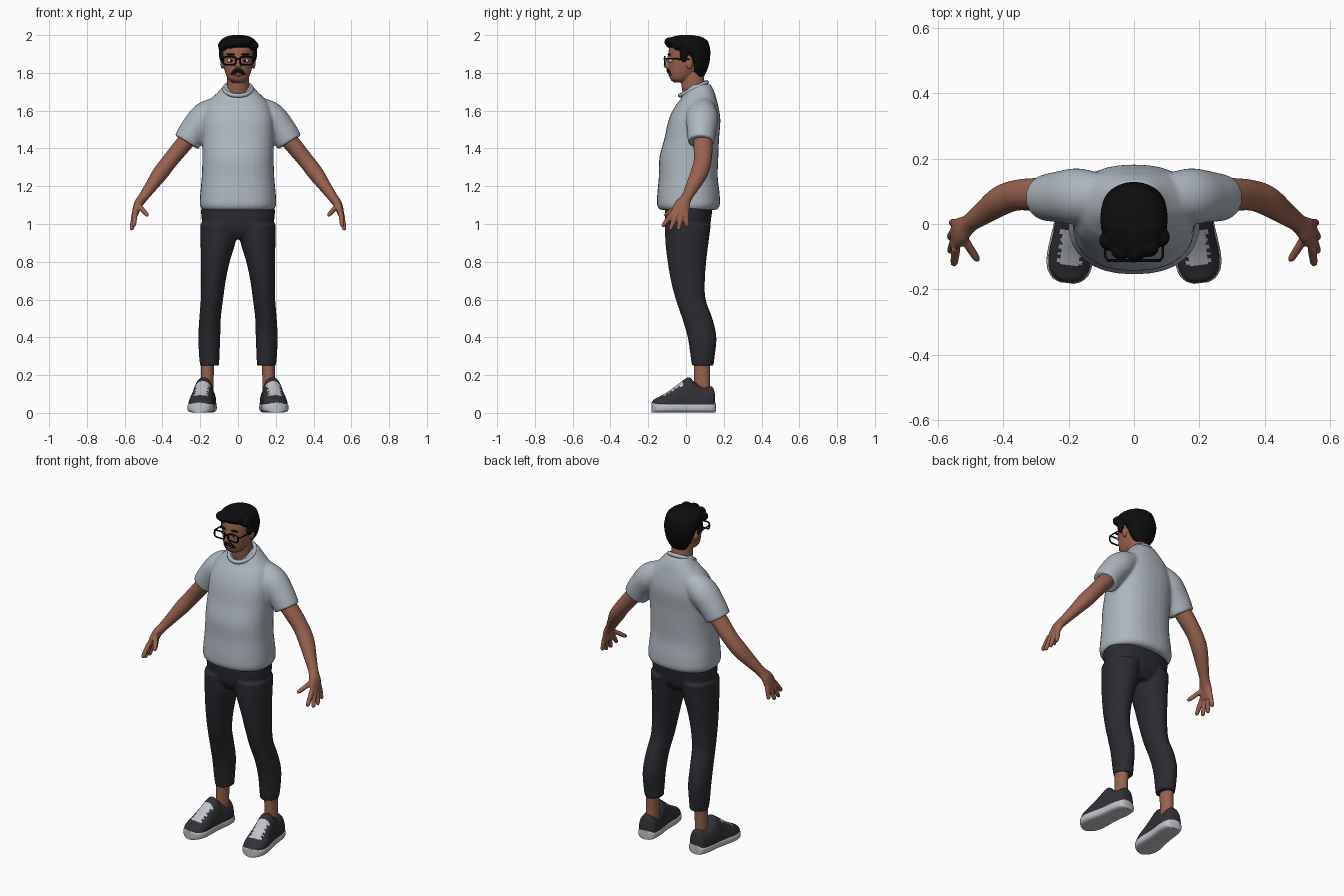
import bpy, bmesh, math
from mathutils import Vector, Matrix

cube = bpy.data.objects.get("Cube")
if cube:
    bpy.data.objects.remove(cube)


def material(name, red, green, blue):
    mat = bpy.data.materials.new(name)
    mat.use_nodes = True
    color = (red, green, blue, 1)
    mat.diffuse_color = color
    shader = next(n for n in mat.node_tree.nodes if n.type == 'BSDF_PRINCIPLED')
    shader.inputs["Base Color"].default_value = color
    shader.inputs["Roughness"].default_value = 0.8
    return mat


SKIN = material("skin", 0.32, 0.12, 0.075)
LIPS = material("lips", 0.22, 0.065, 0.05)
BLACK = material("black hair", 0.004, 0.004, 0.004)
SHIRT = material("pale grey cotton", 0.42, 0.47, 0.52)
TROUSERS = material("charcoal cloth", 0.024, 0.023, 0.03)
SHOE = material("dark shoe", 0.032, 0.032, 0.038)
SOLE = material("light rubber", 0.52, 0.55, 0.58)
WHITE = material("eye white", 0.65, 0.65, 0.65)


def spline(rows, steps):
    """Smoothly resample rows of (x, y, z, radius_a, radius_b)."""
    out = []
    last = len(rows) - 1
    for i in range(last):
        a, b, c, d = (rows[min(max(k, 0), last)] for k in (i - 1, i, i + 1, i + 2))
        for s in range(steps):
            t = s / steps
            out.append([q + t / 2 * (r - p + t * (2*p - 5*q + 4*r - w + t * (3*(q - r) + w - p)))
                        for p, q, r, w in zip(a, b, c, d)])
    return out + [list(rows[last])]


def loft(bm, rows, ref=None, power=2.0, floor=None, steps=5, count=32):
    """Skin rounded rings; level rings if ref is None, else rings across the path."""
    rows = spline(rows, steps)
    centres = [Vector(r[:3]) for r in rows]
    rings = []
    for i, row in enumerate(rows):
        u, v = Vector((1, 0, 0)), Vector((0, 1, 0))
        if ref:
            tangent = centres[min(i + 1, len(rows) - 1)] - centres[max(i - 1, 0)]
            tangent.normalize()
            u = Vector(ref)
            u = (u - tangent * u.dot(tangent)).normalized()
            v = tangent.cross(u)
        ring = []
        for k in range(count):
            angle = math.tau * k / count
            c, s = math.cos(angle), math.sin(angle)
            c = math.copysign(abs(c) ** (2 / power), c)
            s = math.copysign(abs(s) ** (2 / power), s)
            p = centres[i] + u * c * max(row[3], 0.002) + v * s * max(row[4], 0.002)
            if floor is not None:
                p.z = max(p.z, floor)
            ring.append(bm.verts.new(p))
        rings.append(ring)
    for low, high in zip(rings, rings[1:]):
        for k in range(count):
            j = (k + 1) % count
            bm.faces.new((low[k], low[j], high[j], high[k]))
    bm.faces.new(rings[0][::-1])
    bm.faces.new(rings[-1])


def blob(bm, centre, size):
    matrix = Matrix.Translation(centre) @ Matrix.Diagonal((*size, 1))
    bmesh.ops.create_uvsphere(bm, u_segments=20, v_segments=12, radius=1, matrix=matrix)


def finish(name, bm, *mats, voxel=0, smooth=3, mirror=False, rule=None):
    bmesh.ops.recalc_face_normals(bm, faces=bm.faces)
    for face in bm.faces:
        face.smooth = True
        if rule:
            face.material_index = int(rule(face.calc_center_median(), face.normal))
    mesh = bpy.data.meshes.new(name)
    bm.to_mesh(mesh)
    bm.free()
    for mat in mats:
        mesh.materials.append(mat)
    obj = bpy.data.objects.new(name, mesh)
    bpy.context.collection.objects.link(obj)
    if voxel:
        merge = obj.modifiers.new("merge", 'REMESH')
        merge.mode = 'VOXEL'
        merge.voxel_size = voxel
        merge.use_smooth_shade = True
        soften = obj.modifiers.new("soften", 'SMOOTH')
        soften.iterations = smooth
    else:
        bpy.ops.object.select_all(action='DESELECT')
        obj.select_set(True)
        bpy.context.view_layer.objects.active = obj
        bpy.ops.object.shade_smooth_by_angle(angle=math.radians(50))
    if mirror:
        obj.modifiers.new("mirror", 'MIRROR').use_mirror_merge = False
    return obj


def tube(name, points, radius, mat, cyclic=False, mirror=False):
    curve = bpy.data.curves.new(name, 'CURVE')
    curve.dimensions = '3D'
    curve.bevel_depth = radius
    curve.bevel_resolution = 2
    curve.use_fill_caps = True
    line = curve.splines.new('POLY')
    line.points.add(len(points) - 1)
    for point, co in zip(line.points, points):
        point.co = (*co, 1)
    line.use_cyclic_u = cyclic
    curve.materials.append(mat)
    obj = bpy.data.objects.new(name, curve)
    bpy.context.collection.objects.link(obj)
    bpy.ops.object.select_all(action='DESELECT')
    obj.select_set(True)
    bpy.context.view_layer.objects.active = obj
    bpy.ops.object.convert(target='MESH')
    if mirror:
        bpy.context.object.modifiers.new("mirror", 'MIRROR').use_mirror_merge = False


# Head with neck, nose and ears
bm = bmesh.new()
loft(bm, [(0, -.035, 1.75, .03, .03), (0, -.03, 1.765, .05, .052), (0, -.02, 1.79, .064, .07),
          (0, -.005, 1.83, .075, .088), (0, .005, 1.87, .081, .1), (0, .008, 1.92, .084, .1),
          (0, .01, 1.96, .075, .085), (0, .01, 1.985, .04, .05)], power=2.15)
loft(bm, [(0, .07, 1.6, .06, .06), (0, .045, 1.7, .06, .064), (0, .03, 1.8, .056, .06)])
loft(bm, [(0, -.09, 1.885, .008, .008), (0, -.098, 1.86, .01, .01),
          (0, -.105, 1.838, .016, .014), (0, -.094, 1.82, .012, .008)])
for side in (-1, 1):
    blob(bm, (side * .083, .018, 1.85), (.01, .018, .03))
finish("head", bm, SKIN, voxel=.004, smooth=2)

# Hair cap with swept front locks
bm = bmesh.new()
loft(bm, [(0, .07, 1.78, .045, .025), (0, .07, 1.82, .072, .044), (0, .065, 1.86, .086, .06),
          (0, .053, 1.9, .097, .076), (0, .03, 1.925, .102, .098), (0, .012, 1.945, .103, .112),
          (0, .008, 1.97, .094, .106), (0, .005, 1.99, .068, .078), (0, 0, 2, .03, .035)])
for x, y, z in ((-.075, -.05, 1.945), (-.04, -.078, 1.955), (.005, -.083, 1.963),
                (.045, -.07, 1.965), (.078, -.04, 1.945)):
    blob(bm, (x, y, z), (.032, .032, .026))
for side in (-1, 1):
    blob(bm, (side * .085, -.012, 1.9), (.016, .022, .045))
finish("hair", bm, BLACK, voxel=.005, smooth=2)

# Face details
for name, x, y, z, size, mat in (("eyes", .037, -.08, 1.865, (.02, .011, .011), WHITE),
                                 ("pupils", .036, -.087, 1.865, (.007, .006, .008), BLACK),
                                 ("eyebrows", .038, -.089, 1.897, (.024, .009, .006), BLACK)):
    bm = bmesh.new()
    blob(bm, (x, y, z), size)
    finish(name, bm, mat, mirror=True)
bm = bmesh.new()
blob(bm, (0, -.084, 1.788), (.024, .01, .007))
finish("mouth", bm, LIPS)
bm = bmesh.new()
loft(bm, [(-.038, -.076, 1.79, .003, .003), (-.02, -.089, 1.805, .011, .01), (0, -.094, 1.813, .009, .009),
          (.02, -.089, 1.805, .011, .01), (.038, -.076, 1.79, .003, .003)], ref=(0, 0, 1))
finish("moustache", bm, BLACK)

# Glasses: rounded rims, bridge and side arms
rim = []
for k in range(24):
    c, s = math.cos(math.tau * k / 24), math.sin(math.tau * k / 24)
    rim.append((.045 + .034 * math.copysign(abs(c) ** .5, c), -.112, 1.864 + .021 * math.copysign(abs(s) ** .5, s)))
tube("glasses_rims", rim, .0045, BLACK, cyclic=True, mirror=True)
tube("glasses_bridge", [(-.013, -.112, 1.872), (0, -.115, 1.875), (.013, -.112, 1.872)], .004, BLACK)
tube("glasses_arms", [(.079, -.112, 1.875), (.088, -.1, 1.875), (.09, .02, 1.872)], .004, BLACK, mirror=True)

# T-shirt: torso and short sleeves merged into one cloth
bm = bmesh.new()
loft(bm, [(0, .012, 1.075, .188, .15), (0, .013, 1.1, .202, .166), (0, .013, 1.16, .2, .165),
          (0, .012, 1.25, .192, .156), (0, .015, 1.35, .189, .156), (0, .03, 1.45, .19, .145),
          (0, .045, 1.55, .19, .137), (0, .056, 1.62, .17, .116), (0, .066, 1.66, .145, .096),
          (0, .07, 1.7, .105, .08), (0, .075, 1.74, .07, .055)], power=2.35)
for side in (-1, 1):
    loft(bm, [(side * .07, .085, 1.63, .06, .055), (side * .165, .085, 1.572, .085, .08),
              (side * .23, .083, 1.5, .078, .076), (side * .273, .08, 1.433, .07, .072)], ref=(0, 1, 0))
finish("tshirt", bm, SHIRT, voxel=.008, smooth=4)
turns = [math.tau * k / 40 for k in range(40)]
tube("collar", [(.072 * math.cos(t), .04 + .07 * math.sin(t), 1.715 + .035 * math.sin(t)) for t in turns],
     .012, SHIRT, cyclic=True)

# Arm, palm, fingers and thumb
bm = bmesh.new()
across = (0, 1, 0)
loft(bm, [(.22, .085, 1.5, .05, .045), (.29, .09, 1.42, .051, .045), (.36, .088, 1.335, .047, .042),
          (.41, .07, 1.27, .046, .042), (.46, .035, 1.2, .037, .033), (.503, .003, 1.14, .029, .026),
          (.53, -.02, 1.1, .042, .023), (.547, -.035, 1.045, .05, .016)], ref=across)
for base, tip in (((.545, -.073, 1.055), (.552, -.125, .987)), ((.55, -.05, 1.05), (.563, -.085, .968)),
                  ((.55, -.022, 1.05), (.564, -.042, .968)), ((.546, .002, 1.055), (.558, .004, .985)),
                  ((.528, -.035, 1.1), (.478, -.112, 1.045))):
    base, tip = Vector(base), Vector(tip)
    loft(bm, [(*base.lerp(tip, f), r, r) for f, r in ((0, .014), (.5, .013), (.9, .011), (1.02, .005))],
         ref=(1, 0, 0), count=16)
finish("arms", bm, SKIN, voxel=.005, smooth=2, mirror=True)

# Trousers: hips and tapered legs
bm = bmesh.new()
loft(bm, [(0, .01, .92, .09, .08), (0, .01, .97, .175, .112), (0, .012, 1.05, .195, .124),
          (0, .015, 1.1, .192, .126)], power=2.3)
for side in (-1, 1):
    loft(bm, [(side * x, y, z, a, b) for x, y, z, a, b in (
        (.15, .088, .25, .05, .057), (.152, .088, .3, .054, .064), (.152, .085, .4, .058, .076),
        (.148, .06, .5, .057, .08), (.138, .025, .6, .059, .079), (.13, .01, .7, .065, .09),
        (.12, .005, .8, .076, .102), (.106, .005, .9, .092, .114), (.1, .01, 1, .099, .122))])
finish("trousers", bm, TROUSERS, voxel=.007)

# Ankles
bm = bmesh.new()
loft(bm, [(.165, .085, .08, .036, .045), (.163, .085, .18, .034, .042), (.16, .085, .3, .036, .045)])
finish("ankles", bm, SKIN, mirror=True)

# Shoes turned slightly outward, with a pale laced tongue
place = Matrix.Translation((.185, -.012, 0)) @ Matrix.Rotation(.12, 4, 'Z')
sideways = (1, 0, 0)
bm = bmesh.new()
loft(bm, [(0, y, .045, width, top - .045) for y, width, top in (
    (.163, .03, .115), (.148, .05, .14), (.1, .058, .14), (.055, .058, .165), (.025, .058, .188),
    (-.03, .061, .152), (-.08, .066, .115), (-.125, .062, .088), (-.155, .045, .073), (-.168, .02, .06))],
     ref=sideways, power=2.3, floor=.03, steps=8, count=64)
upper = finish("shoe_uppers", bm, SHOE, SOLE, mirror=False, rule=lambda p, n:
               -.115 < p.y < -.005 and n.z > .2 and abs(p.x) < (.03 + .009 * (int(p.y * -90) % 2)))
bm = bmesh.new()
loft(bm, [(0, y, .028, width, .027) for y, width in (
    (.168, .025), (.155, .05), (.1, .061), (.02, .061), (-.08, .071), (-.13, .066), (-.158, .047), (-.17, .022))],
     ref=sideways, power=3.5, steps=6)
sole = finish("shoe_soles", bm, SOLE)
for part in (upper, sole):
    part.data.transform(place)
    part.modifiers.new("mirror", 'MIRROR').use_mirror_merge = False
